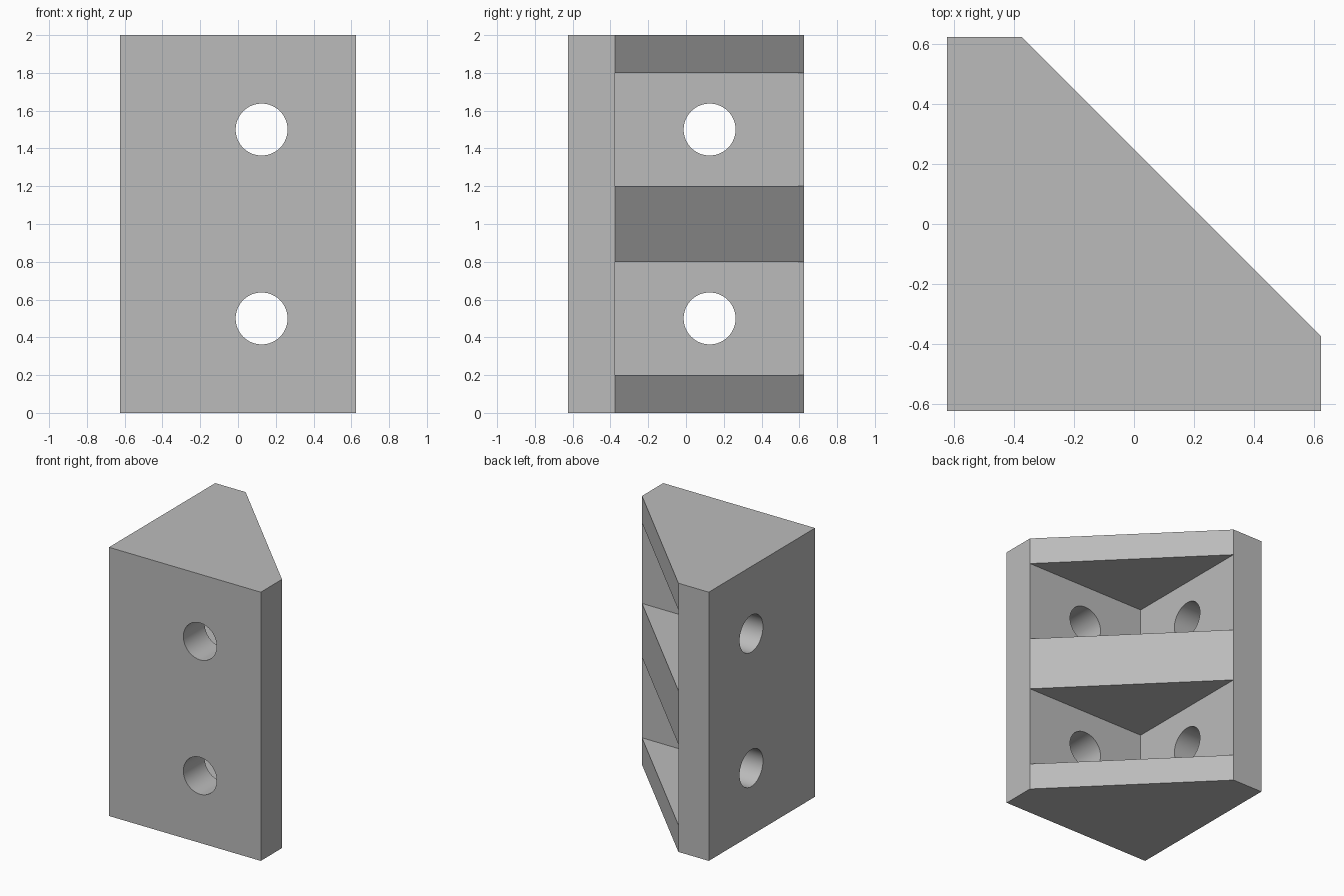
import bpy, bmesh, math
from mathutils import Matrix

cube = bpy.data.objects.get("Cube")
if cube:
    bpy.data.objects.remove(cube)

HALF, INNER = 0.625, -0.375      # outer half width, inner wall face
HOLE_POS, HOLE_R = 0.125, 0.1375

grey = bpy.data.materials.new("plain_grey")
grey.use_nodes = True
grey.diffuse_color = (0.5, 0.5, 0.5, 1)
grey.node_tree.nodes["Principled BSDF"].inputs["Base Color"].default_value = (0.5, 0.5, 0.5, 1)


def finish(name, bm):
    bmesh.ops.recalc_face_normals(bm, faces=bm.faces)
    mesh = bpy.data.meshes.new(name)
    bm.to_mesh(mesh)
    bm.free()
    mesh.materials.append(grey)
    obj = bpy.data.objects.new(name, mesh)
    bpy.context.collection.objects.link(obj)
    return obj


def prism(name, profile, bottom, top):
    bm = bmesh.new()
    face = bm.faces.new([bm.verts.new((x, y, bottom)) for x, y in profile])
    up = bmesh.ops.extrude_face_region(bm, geom=[face])["geom"]
    verts = [v for v in up if isinstance(v, bmesh.types.BMVert)]
    bmesh.ops.translate(bm, verts=verts, vec=(0, 0, top - bottom))
    return finish(name, bm)


def drill(name, axis, z):
    # Cylinder through one wall, along x or y
    wall = (INNER - HALF) / 2
    bm = bmesh.new()
    if axis == "x":
        place = Matrix.Translation((wall, HOLE_POS, z)) @ Matrix.Rotation(math.pi / 2, 4, "Y")
    else:
        place = Matrix.Translation((HOLE_POS, wall, z)) @ Matrix.Rotation(math.pi / 2, 4, "X")
    bmesh.ops.create_cone(bm, cap_ends=True, segments=64, radius1=HOLE_R,
                          radius2=HOLE_R, depth=0.4, matrix=place)
    return finish(name, bm)


# Solid corner block with a slanted inner side
bracket = prism("corner_bracket", [(-HALF, -HALF), (HALF, -HALF), (HALF, INNER),
                                   (INNER, HALF), (-HALF, HALF)], 0, 2)

# Two pockets leave ribs between the walls; each pocket has a hole in both walls
reach = HALF + 0.3
cutters = []
for z in (0.5, 1.5):
    cutters.append(prism("pocket_cutter", [(INNER, INNER), (reach, INNER), (INNER, reach)],
                         z - 0.3, z + 0.3))
    cutters += [drill("hole_cutter", axis, z) for axis in "xy"]

for cutter in cutters:
    cutter.hide_render = True
    cutter.hide_viewport = True
    cut = bracket.modifiers.new("cut", "BOOLEAN")
    cut.operation, cut.solver, cut.object = "DIFFERENCE", "EXACT", cutter

# Apply the cuts, then remove the cutters
bpy.context.view_layer.objects.active = bracket
bracket.select_set(True)
for cut in list(bracket.modifiers):
    bpy.ops.object.modifier_apply(modifier=cut.name)
for cutter in cutters:
    bpy.data.objects.remove(cutter)

# Smooth hole walls, sharp everywhere else
bpy.ops.object.shade_smooth_by_angle(angle=math.radians(30))
